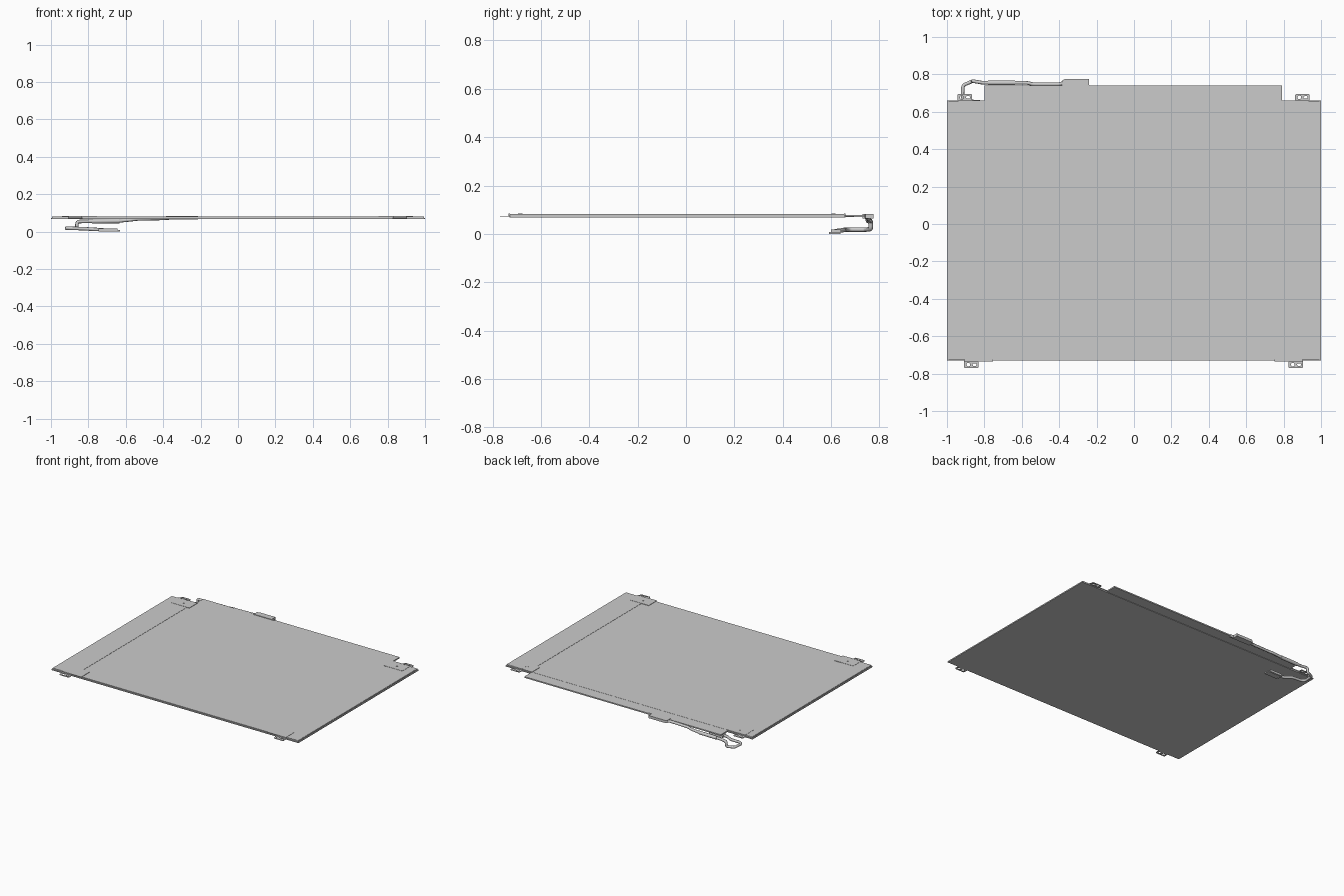
import bpy, bmesh, math
from mathutils import Vector

if "Cube" in bpy.data.objects:
    bpy.data.objects.remove(bpy.data.objects["Cube"])


def prism(name, pts, z0, z1):
    """Extrude an outline from z0 up to z1."""
    bm = bmesh.new()
    face = bm.faces.new([bm.verts.new((x, y, z0)) for x, y in pts])
    ext = bmesh.ops.extrude_face_region(bm, geom=[face])
    for v in ext["geom"]:
        if isinstance(v, bmesh.types.BMVert):
            v.co.z = z1
    bmesh.ops.recalc_face_normals(bm, faces=bm.faces)
    me = bpy.data.meshes.new(name)
    bm.to_mesh(me)
    bm.free()
    ob = bpy.data.objects.new(name, me)
    bpy.context.collection.objects.link(ob)
    return ob


def box(name, x0, x1, y0, y1, z0, z1):
    return prism(name, [(x0, y0), (x1, y0), (x1, y1), (x0, y1)], z0, z1)


def rounded(cx, cy, w, h, r, n=4):
    """Rounded rectangle outline; a circle when w = h = 2r."""
    pts = []
    for k, (sx, sy) in enumerate([(1, 1), (-1, 1), (-1, -1), (1, -1)]):
        for i in range(n + 1):
            a = math.pi / 2 * (k + i / n)
            pts.append((cx + sx * (w / 2 - r) + r * math.cos(a),
                        cy + sy * (h / 2 - r) + r * math.sin(a)))
    return pts


def plate(name, outlines, z, thick):
    """Flat plate whose later outlines are holes."""
    cu = bpy.data.curves.new(name, 'CURVE')
    cu.dimensions = '2D'
    cu.fill_mode = 'BOTH'
    cu.extrude = thick / 2
    for pts in outlines:
        sp = cu.splines.new('POLY')
        sp.points.add(len(pts) - 1)
        for p, (x, y) in zip(sp.points, pts):
            p.co = (x, y, 0, 1)
        sp.use_cyclic_u = True
    ob = bpy.data.objects.new(name, cu)
    ob.location.z = z
    bpy.context.collection.objects.link(ob)
    return ob


def tube(name, pts, radius):
    """Cable with softened bends along a path of points."""
    pts = [Vector(p) for p in pts]
    path = [pts[0]]
    for a, b, c in zip(pts, pts[1:], pts[2:]):
        d = min(0.012, (a - b).length * 0.4, (c - b).length * 0.4)
        s, e = b + (a - b).normalized() * d, b + (c - b).normalized() * d
        for i in range(4):
            t = i / 3
            path.append(s * (1 - t) ** 2 + b * 2 * t * (1 - t) + e * t * t)
    path.append(pts[-1])
    cu = bpy.data.curves.new(name, 'CURVE')
    cu.dimensions = '3D'
    cu.bevel_depth = radius
    cu.bevel_resolution = 2
    cu.use_fill_caps = True
    sp = cu.splines.new('POLY')
    sp.points.add(len(path) - 1)
    for p, co in zip(sp.points, path):
        p.co = (*co, 1)
    sp.use_smooth = True
    ob = bpy.data.objects.new(name, cu)
    bpy.context.collection.objects.link(ob)
    return ob


# Display sheet and the slightly inset rear cover
box("display_glass", -1, 1, -0.73, 0.66, 0.067, 0.073)
box("rear_cover", -0.995, 0.995, -0.725, 0.655, 0.073, 0.080)

# Rear edge circuit strip
box("circuit_strip", -0.80, 0.79, 0.64, 0.74, 0.070, 0.079)

# Raised strips along both sides
for s, side in ((-1, "left"), (1, "right")):
    xa, xb = sorted((s * 0.81, s * 0.993))
    box(side + "_edge_strip", xa, xb, -0.724, 0.654, 0.080, 0.0815)

# Mounting tabs with a round hole, a slot, a bent web and a bracket foot
for name, x, s in (("front_left", -0.87, -1), ("front_right", 0.865, -1),
                   ("rear_left", -0.905, 1), ("rear_right", 0.90, 1)):
    edge = -0.73 if s < 0 else 0.655
    y = edge + s * 0.020
    plate(name + "_tab", [rounded(x, y, 0.078, 0.040, 0.008),
                          rounded(x - 0.016, y + s * 0.002, 0.020, 0.020, 0.010),
                          rounded(x + 0.018, y + s * 0.002, 0.022, 0.014, 0.007)],
          0.073, 0.004)
    ya, yb = sorted((edge - s * 0.002, edge + s * 0.004))
    box(name + "_tab_web", x - 0.036, x + 0.036, ya, yb, 0.071, 0.0835)
    ya, yb = sorted((edge + s * 0.004, edge - s * 0.09))
    cx = x - math.copysign(0.04, x)
    box(name + "_bracket_foot", cx - 0.075, cx + 0.075, ya, yb, 0.080, 0.083)
    prism(name + "_screw", rounded(cx, edge - s * 0.045, 0.018, 0.018, 0.009, 3),
          0.083, 0.0845)

# Cable socket on the strip
prism("cable_socket", [(-0.385, 0.73), (-0.215, 0.73), (-0.215, 0.74),
                       (-0.24, 0.742), (-0.24, 0.775), (-0.37, 0.775),
                       (-0.385, 0.765)], 0.064, 0.083)

# Cable running along the rear edge, dropping, then folding under the corner
tube("cable", [(-0.37, 0.757, 0.073), (-0.40, 0.747, 0.071), (-0.54, 0.747, 0.068),
               (-0.57, 0.755, 0.064), (-0.63, 0.755, 0.058), (-0.81, 0.755, 0.055),
               (-0.86, 0.764, 0.054), (-0.862, 0.764, 0.019), (-0.914, 0.742, 0.018),
               (-0.918, 0.675, 0.018), (-0.895, 0.657, 0.018), (-0.82, 0.653, 0.016),
               (-0.77, 0.622, 0.012), (-0.72, 0.618, 0.011)], 0.0095)
tube("cable_sleeve", [(-0.78, 0.755, 0.0555), (-0.635, 0.755, 0.0575)], 0.0125)

# Plug at the cable end
box("plug_body", -0.745, -0.645, 0.600, 0.640, 0.002, 0.018)
box("plug_lip", -0.735, -0.630, 0.592, 0.634, 0.000, 0.008)
